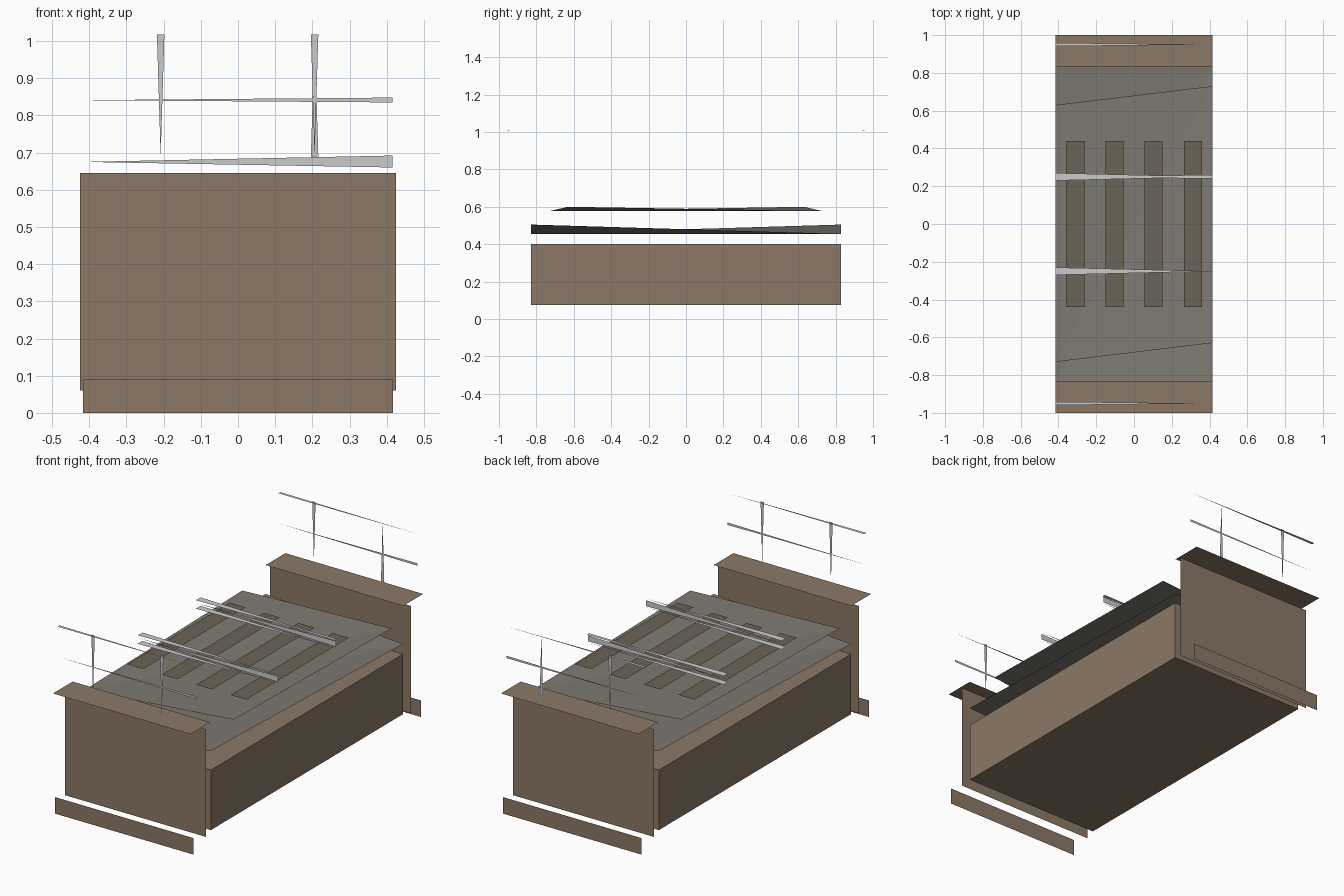
import bpy

if "Cube" in bpy.data.objects:
    bpy.data.objects.remove(bpy.data.objects["Cube"])


def material(name, rgb):
    m = bpy.data.materials.new(name)
    m.diffuse_color = (*rgb, 1)
    m.use_nodes = True
    m.node_tree.nodes["Principled BSDF"].inputs["Base Color"].default_value = m.diffuse_color
    return m


WOOD = material("tan_wood", (0.26, 0.19, 0.135))
CLOTH = material("grey_cloth", (0.21, 0.195, 0.17))
SLAT = material("dark_slat", (0.15, 0.125, 0.095))


def mesh(name, verts, faces, mat=None):
    me = bpy.data.meshes.new(name)
    me.from_pydata(verts, [], faces)
    if mat:
        me.materials.append(mat)
    ob = bpy.data.objects.new(name, me)
    bpy.context.collection.objects.link(ob)
    return ob


def wall(name, hx, y, z0, z1, mat):
    """Thin upright panel facing y."""
    f = (0, 1, 2, 3) if y < 0 else (3, 2, 1, 0)
    mesh(name, [(-hx, y, z0), (hx, y, z0), (hx, y, z1), (-hx, y, z1)], [f], mat)


def sheet(name, x0, x1, y0, y1, z, mat):
    """Thin level panel."""
    mesh(name, [(x0, y0, z), (x1, y0, z), (x1, y1, z), (x0, y1, z)], [(0, 1, 2, 3)], mat)


def folded(name, ya, yb, low, high):
    """Cover folded along its low diagonal."""
    h = 0.415
    mesh(name, [(-h, -ya, low), (h, -yb, high), (h, ya, low), (-h, yb, high)],
         [(0, 1, 2), (0, 2, 3)], CLOTH)


def sliver(name, a, b, tip):
    """Tapered strip: wide end a-b, narrowing to a tip."""
    mesh(name, [a, b, tip], [(0, 1, 2)])


# Closed base box
bpy.ops.mesh.primitive_cube_add(size=1, location=(0, 0, 0.238))
base = bpy.context.object
base.name = "base_box"
base.scale = (0.832, 1.655, 0.327)
base.data.materials.append(WOOD)

# Covers and the four slats above the base
folded("lower_cover", 0.83, 0.83, 0.455, 0.505)
folded("upper_cover", 0.73, 0.63, 0.577, 0.60)
for i in range(4):
    x = -0.311 + i * 0.2075
    sheet(f"slat_{i + 1}", x - 0.048, x + 0.048, -0.44, 0.44, 0.622, SLAT)

E = 0.415
for s, end in ((-1, "front"), (1, "back")):
    # End panels, shelves and kick boards
    wall(f"{end}_panel", 0.425, s * 0.881, 0.06, 0.645, WOOD)
    wall(f"{end}_kick_board", 0.417, s * 0.98, 0.0, 0.09, WOOD)
    sheet(f"{end}_shelf", -E, E, min(s * 0.83, s), max(s * 0.83, s), 0.662, WOOD)

    # Guard rails on the ends
    y = s * 0.95
    sliver(f"{end}_top_rail", (-E, y - 0.009, 1.01), (-E, y + 0.009, 1.01), (E, y, 1.008))
    sliver(f"{end}_lower_rail", (E, y, 0.835), (E, y, 0.848), (-E, y, 0.841))
    for x, side in ((-0.208, "left"), (0.206, "right")):
        wide, tip = (1.017, 0.69)
        if s > 0 and x > 0:
            wide, tip = tip, wide
        sliver(f"{end}_{side}_rail_post", (x - 0.01, y, wide), (x + 0.01, y, wide), (x, y, tip))

    # Cross bars over the slats
    y = s * 0.25
    sliver(f"{end}_bar_face", (E, y, 0.66), (E, y, 0.692), (-E, y, 0.675))
    sliver(f"{end}_bar_top", (-E, y - 0.02, 0.70), (-E, y + 0.02, 0.70), (E, y, 0.70))
    sliver(f"{end}_bar_bottom", (-E, y - 0.02, 0.654), (-E, y + 0.02, 0.654), (E, y, 0.654))
sliver("back_bar_cap", (E, 0.24, 0.70), (E, 0.26, 0.70), (-E, 0.25, 0.70))
